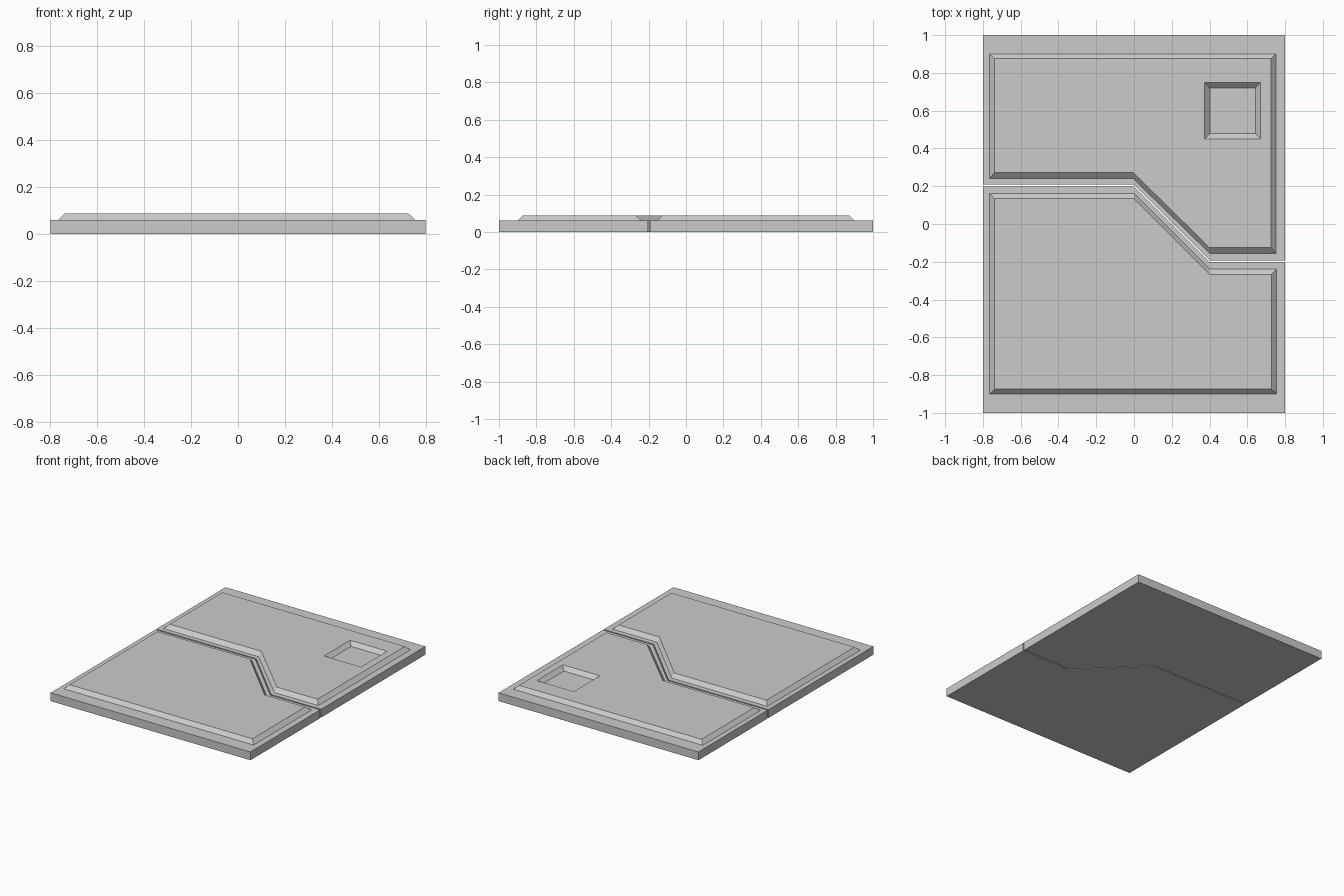
import bpy, bmesh

if "Cube" in bpy.data.objects:
    bpy.data.objects.remove(bpy.data.objects["Cube"])

BASE, TOP = 0.06, 0.087  # height of the slab rim and of the raised panel


def loft(name, rings):
    """Closed solid through matching (outline, height) rings."""
    bm = bmesh.new()
    loops = [[bm.verts.new((x, y, z)) for x, y in pts] for pts, z in rings]
    n = len(loops[0])
    for a, b in zip(loops, loops[1:]):
        for i in range(n):
            j = (i + 1) % n
            bm.faces.new((a[i], a[j], b[j], b[i]))
    bm.faces.new(loops[0])
    bm.faces.new(loops[-1])
    bmesh.ops.recalc_face_normals(bm, faces=bm.faces)
    mesh = bpy.data.meshes.new(name)
    bm.to_mesh(mesh)
    bm.free()
    obj = bpy.data.objects.new(name, mesh)
    bpy.context.collection.objects.link(obj)
    return obj


def outline(x0, x1, outer_y, left_y, right_y, bend0=0.0, bend1=0.4):
    """Half of the plate: straight outer edge, stepped diagonal split edge."""
    return [(x0, outer_y), (x0, left_y), (bend0, left_y),
            (bend1, right_y), (x1, right_y), (x1, outer_y)]


def half(name, slab, foot, crown):
    return loft(name, [(slab, 0), (slab, BASE), (foot, BASE), (crown, TOP)])


def rect(x0, x1, y0, y1):
    return [(x0, y0), (x1, y0), (x1, y1), (x0, y1)]


# Front half with its bevelled raised panel
half("front_plate",
     outline(-0.8, 0.8, -1, 0.198, -0.202),
     outline(-0.765, 0.755, -0.90, 0.162, -0.238),
     outline(-0.738, 0.727, -0.873, 0.134, -0.267))

# Back half with its bevelled raised panel
back = half("back_plate",
            outline(-0.8, 0.8, 1, 0.208, -0.192),
            outline(-0.765, 0.752, 0.90, 0.241, -0.155, -0.005),
            outline(-0.738, 0.724, 0.875, 0.273, -0.125, -0.005))

# Square recess with sloping walls, cut down to rim height
cutter = loft("recess_cutter", [
    (rect(0.402, 0.643, 0.478, 0.720), BASE),
    (rect(0.374, 0.671, 0.450, 0.748), TOP),
    (rect(0.374, 0.671, 0.450, 0.748), TOP + 0.05)])
cutter.hide_render = True
cut = back.modifiers.new("recess", 'BOOLEAN')
cut.operation = 'DIFFERENCE'
cut.solver = 'EXACT'
cut.object = cutter
bpy.context.view_layer.objects.active = back
bpy.ops.object.modifier_apply(modifier=cut.name)
bpy.data.objects.remove(cutter)
